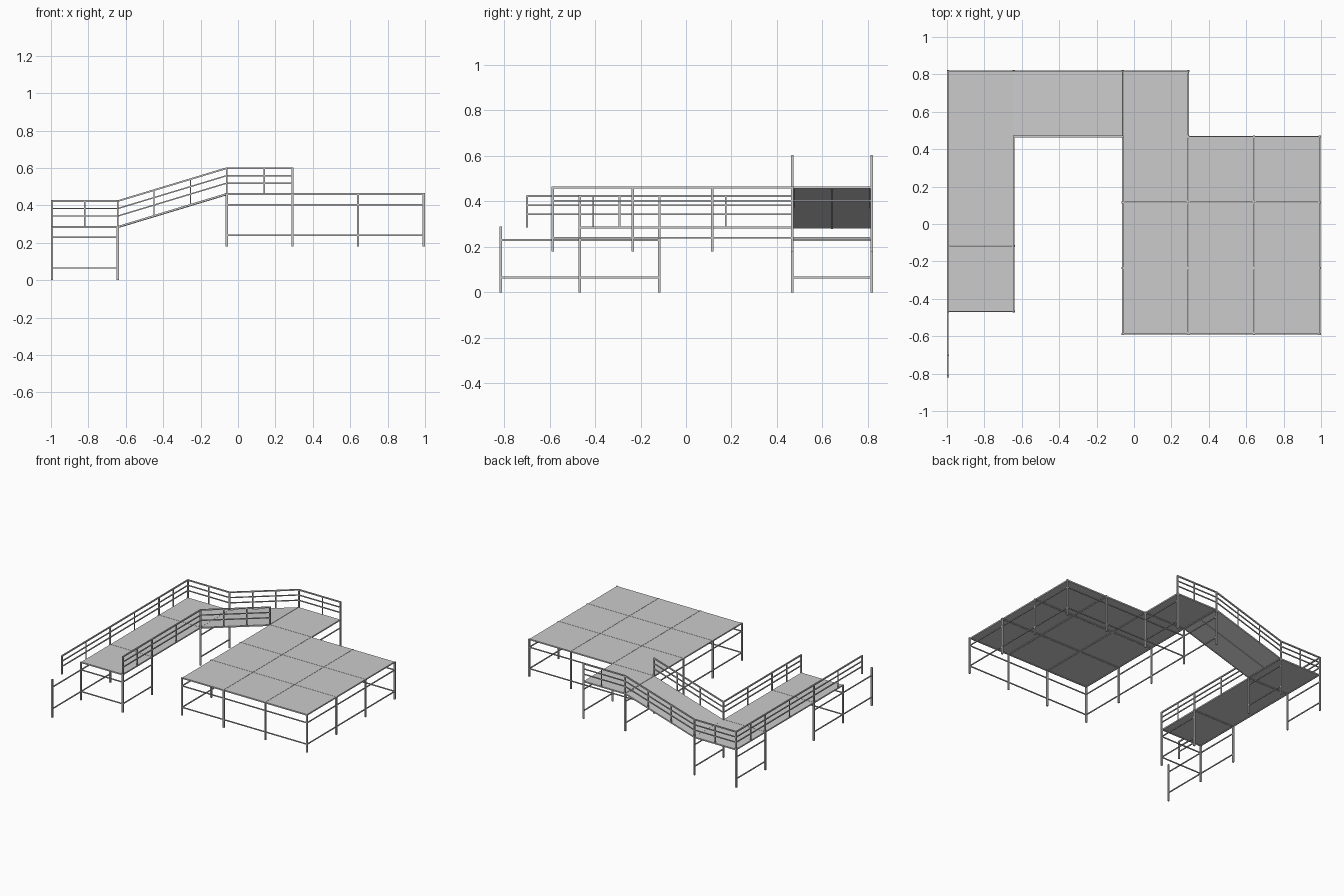
import bpy, bmesh
from mathutils import Vector, Matrix

if "Cube" in bpy.data.objects:
    bpy.data.objects.remove(bpy.data.objects["Cube"])

LEG, RAIL = 0.011, 0.007      # tube thicknesses
LOW, HIGH = 0.29, 0.466       # deck heights
XL, XI, XR, XE = -0.995, -0.643, -0.06, 0.291
YB, YI, YM, YF = 0.817, 0.468, -0.117, -0.468
STAGE_X = [-0.06, 0.291, 0.642, 0.993]
STAGE_Y = [-0.587, -0.235, 0.116, 0.468]


class Part:
    """Collects boxes and bars into one object."""
    def __init__(self, name):
        self.name, self.bm = name, bmesh.new()

    def bar(self, a, b, w, h=None):
        a, b = Vector(a), Vector(b)
        d = b - a
        z = d.normalized()
        up = Vector((0, 1, 0)) if abs(z.z) > 0.9 else Vector((0, 0, 1))
        x = up.cross(z).normalized()
        y = z.cross(x)
        rot = Matrix((x, y, z)).transposed().to_4x4()
        m = (Matrix.Translation((a + b) / 2) @ rot
             @ Matrix.Diagonal((w, h or w, d.length, 1)))
        bmesh.ops.create_cube(self.bm, size=1, matrix=m)

    def panel(self, x0, x1, y0, y1, za, zb=None, t=0.006):
        """Deck sheet on a tube rim, gapped slightly from its neighbours."""
        zb = za if zb is None else zb
        g, ym = 0.001, (y0 + y1) / 2
        self.bar((x0 + g, ym, za - t / 2), (x1 - g, ym, zb - t / 2), y1 - y0 - 2 * g, t)
        r, k = 0.008, 0.005
        da, db = za - k - 0.001, zb - k - 0.001
        for y in (y0 + k, y1 - k):
            self.bar((x0, y, da), (x1, y, db), r)
        for x, z in ((x0 + k, da), (x1 - k, db)):
            self.bar((x, y0, z), (x, y1, z), r)

    def done(self):
        me = bpy.data.meshes.new(self.name)
        self.bm.to_mesh(me)
        self.bm.free()
        bpy.context.collection.objects.link(bpy.data.objects.new(self.name, me))


# Main stage: 3 x 3 panels
p = Part("stage_deck")
for x0, x1 in zip(STAGE_X, STAGE_X[1:]):
    for y0, y1 in zip(STAGE_Y, STAGE_Y[1:]):
        p.panel(x0, x1, y0, y1, HIGH)
p.done()

# Walkway: upper landing, ramp and lower landings
p = Part("upper_landing_deck")
p.panel(XR, XE, YI, YB, HIGH)
p.done()
p = Part("ramp_deck")
p.panel(XI, XR, YI, YB, LOW, HIGH, t=0.008)
ym = (YI + YB) / 2
p.bar((XI, ym, LOW - 0.008), (XR, ym, HIGH - 0.008), 0.008)
p.done()
p = Part("lower_walkway_deck")
for y0, y1 in ((YI, YB), (YM, YI), (YF, YM)):
    p.panel(XL, XI, y0, y1, LOW)
p.done()

# Legs
p = Part("stage_legs")
spots = [(x, y) for x in STAGE_X for y in STAGE_Y
         if x in (STAGE_X[0], STAGE_X[-1]) or y in (STAGE_Y[0], STAGE_Y[-1])]
for x, y in spots + [(XR, YB), (XE, YB)]:
    p.bar((x, y, 0.18), (x, y, HIGH), LEG)
p.done()
p = Part("walkway_legs")
low_spots = [(x, y) for x in (XL, XI) for y in (YB, YI, YM, YF)] + [(XL, -0.815)]
for x, y in low_spots:
    p.bar((x, y, 0), (x, y, LOW), LEG)
p.done()

# Horizontal braces between legs
p = Part("leg_braces")
x0, x1, y0, y1 = STAGE_X[0], STAGE_X[-1], STAGE_Y[0], STAGE_Y[-1]
upper = [((x0, y0), (x1, y0)), ((x0, y1), (x1, y1)), ((x0, y0), (x0, YB)),
         ((x1, y0), (x1, y1)), ((XE, YI), (XE, YB))]
lower = [((XL, -0.815), (XL, YM)), ((XI, YF), (XI, YM)), ((XL, YF), (XI, YF)),
         ((XL, YI), (XL, YB)), ((XI, YI), (XI, YB))]
for frames, heights in ((upper, (0.24, 0.403)), (lower, (0.065, 0.23))):
    for a, b in frames:
        for z in heights:
            p.bar((*a, z), (*b, z), RAIL)
p.done()


def railing(name, a, b, mids=(0.5,)):
    """Three rails on end posts and middle posts; follows the slope from a to b."""
    a, b = Vector(a), Vector(b)
    r = Part(name)
    for t in (0, *mids, 1):
        q = a.lerp(b, t)
        w = 0.010 if t in (0, 1) else 0.007
        r.bar(q - Vector((0, 0, 0.004)), q + Vector((0, 0, 0.137)), w)
    for z, w in ((0.133, 0.009), (0.093, RAIL), (0.053, RAIL)):
        o = Vector((0, 0, z))
        r.bar(a + o, b + o, w)
    r.done()


# Outer railings, then inner railings
thirds = (1 / 3, 2 / 3)
railing("outer_rail_end", (XL, -0.70, LOW), (XL, YM, LOW))
railing("outer_rail_middle", (XL, YM, LOW), (XL, YI, LOW))
railing("outer_rail_corner", (XL, YI, LOW), (XL, YB, LOW))
railing("back_rail_low", (XL, YB, LOW), (XI, YB, LOW))
railing("back_rail_ramp", (XI, YB, LOW), (XR, YB, HIGH), thirds)
railing("back_rail_high", (XR, YB, HIGH), (XE, YB, HIGH), (0.57,))
railing("inner_rail_end", (XI, YF, LOW), (XI, YM, LOW))
railing("inner_rail_middle", (XI, YM, LOW), (XI, YI, LOW))
railing("inner_rail_ramp", (XI, YI, LOW), (XR, YI, HIGH), thirds)
